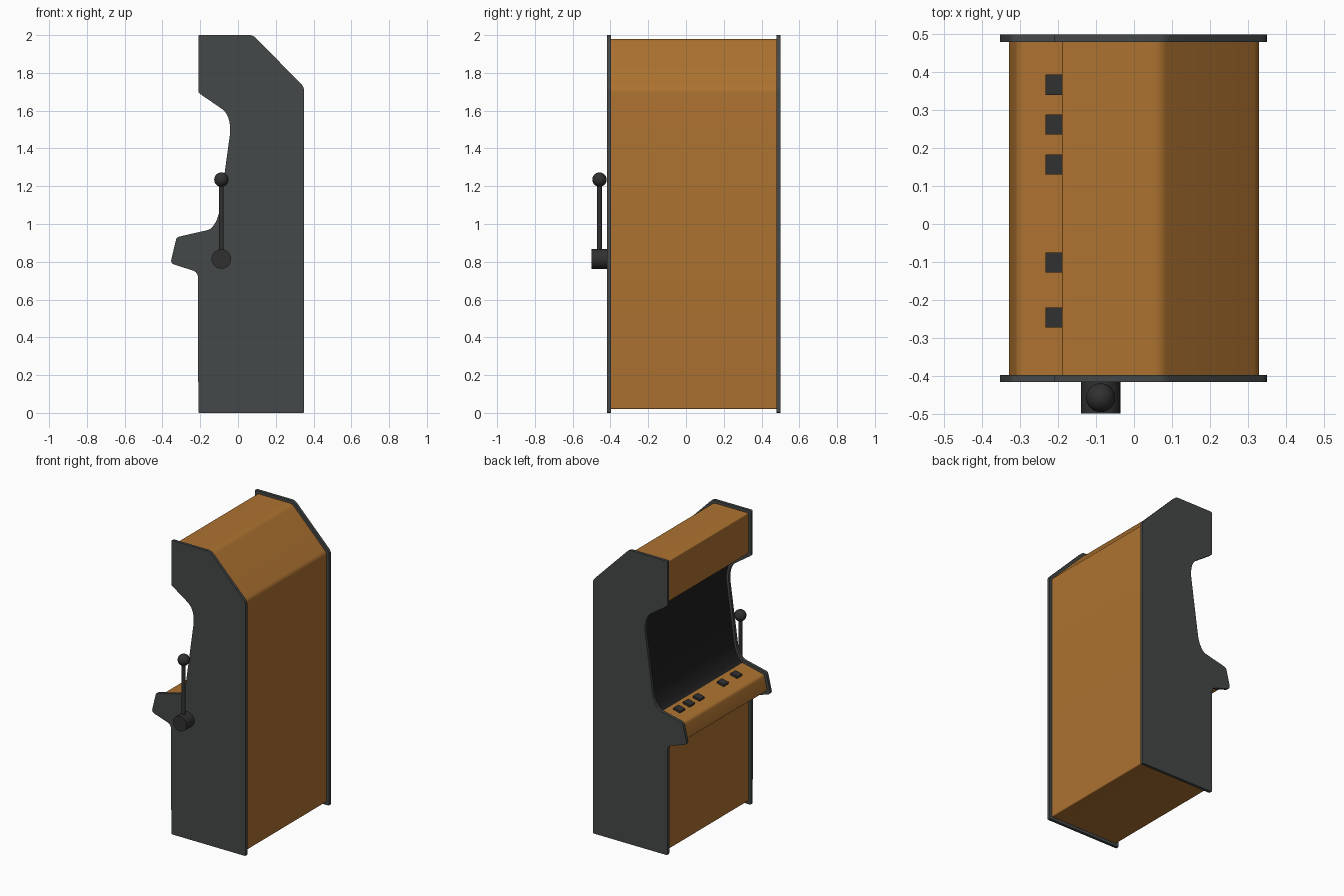
import bpy
import bmesh
import math
from mathutils import Vector

if "Cube" in bpy.data.objects:
    bpy.data.objects.remove(bpy.data.objects["Cube"])


def material(name, rgb):
    m = bpy.data.materials.new(name)
    m.diffuse_color = (*rgb, 1)
    m.use_nodes = True
    m.node_tree.nodes["Principled BSDF"].inputs["Base Color"].default_value = m.diffuse_color
    return m


wood = material("wood", (0.42, 0.17, 0.03))
charcoal = material("charcoal", (0.06, 0.065, 0.065))
glass = material("dark_glass", (0.014, 0.014, 0.014))
black = material("black_plastic", (0.03, 0.03, 0.03))


def finish(obj, name, mat):
    obj.name = obj.data.name = name
    obj.data.materials.append(mat)
    obj.data.shade_smooth()
    obj.data.set_sharp_from_angle(angle=math.radians(30))
    return obj


def rounded(corners, steps=5):
    """Round each (x, z, radius) corner with a small curve."""
    pts, n = [], len(corners)
    for i, (x, z, r) in enumerate(corners):
        c = Vector((x, z))
        a = c + (Vector(corners[i - 1][:2]) - c).normalized() * r
        b = c + (Vector(corners[(i + 1) % n][:2]) - c).normalized() * r
        for k in range(steps + 1):
            t = k / steps
            pts.append(a * (1 - t) ** 2 + c * 2 * t * (1 - t) + b * t * t)
    return pts


def inset(corners, d):
    """Move every side of a counter-clockwise outline inwards by d."""
    out, n = [], len(corners)
    for i, (x, z, r) in enumerate(corners):
        c = Vector((x, z))
        u = (c - Vector(corners[i - 1][:2])).normalized()
        v = (Vector(corners[(i + 1) % n][:2]) - c).normalized()
        n1, n2 = Vector((-u.y, u.x)), Vector((-v.y, v.x))
        p = c + (n1 + n2) * d / (1 + n1.dot(n2))
        out.append((p.x, p.y, r))
    return out


def extrude(name, pts, y0, y1, mat):
    bm = bmesh.new()
    face = bm.faces.new([bm.verts.new((p[0], y0, p[1])) for p in pts])
    ext = bmesh.ops.extrude_face_region(bm, geom=[face], use_keep_orig=True)
    moved = [g for g in ext["geom"] if isinstance(g, bmesh.types.BMVert)]
    bmesh.ops.translate(bm, verts=moved, vec=(0, y1 - y0, 0))
    bmesh.ops.recalc_face_normals(bm, faces=bm.faces)
    mesh = bpy.data.meshes.new(name)
    bm.to_mesh(mesh)
    bm.free()
    obj = bpy.data.objects.new(name, mesh)
    bpy.context.collection.objects.link(obj)
    return finish(obj, name, mat)


# Side outline: x, z, corner rounding
outline = [
    (-0.21, 0, 0.008), (0.35, 0, 0.008), (0.35, 1.725, 0.02), (0.08, 2.0, 0.02),
    (-0.21, 2.0, 0.008), (-0.21, 1.695, 0.01), (-0.06, 1.592, 0.035),
    (-0.037, 1.515, 0.045), (-0.104, 1.03, 0.045), (-0.142, 0.972, 0.025),
    (-0.325, 0.93, 0.015), (-0.358, 0.792, 0.022), (-0.212, 0.745, 0.03),
]

# Side panels
side = rounded(outline)
extrude("right_side_panel", side, -0.417, -0.398, charcoal)
extrude("left_side_panel", side, 0.48, 0.50, charcoal)

# Cabinet body, set in from the panel edges
body = rounded(inset(outline, 0.02))
extrude("cabinet_body", body, -0.398, 0.48, wood)

# Screen, following the recessed curve of the body
front = [p for p in body if 0.94 < p.y < 1.6 and -0.15 < p.x < 0]
screen = [(p.x - 0.003, p.y) for p in front]
screen += [(p.x + 0.03, p.y) for p in reversed(front)]
extrude("screen", screen, -0.398, 0.48, glass)

# Control buttons on the sloping deck
slope = math.atan2(0.042, 0.183)
for i, y in enumerate((0.367, 0.262, 0.157, -0.102, -0.247)):
    bpy.ops.mesh.primitive_cube_add(
        size=1, location=(-0.204, y, 0.938), rotation=(0, -slope, 0),
        scale=(0.053, 0.053, 0.026))
    finish(bpy.context.object, f"control_button_{i + 1}", black)

# Side lever: pivot, rod and knob
bpy.ops.mesh.primitive_cylinder_add(
    vertices=32, radius=0.052, depth=0.09, location=(-0.088, -0.455, 0.815),
    rotation=(math.pi / 2, 0, 0))
finish(bpy.context.object, "lever_pivot", black)
bpy.ops.mesh.primitive_cylinder_add(
    vertices=24, radius=0.0125, depth=0.42, location=(-0.088, -0.458, 1.025))
finish(bpy.context.object, "lever_rod", black)
bpy.ops.mesh.primitive_uv_sphere_add(
    segments=32, ring_count=16, radius=0.038, location=(-0.088, -0.458, 1.235))
finish(bpy.context.object, "lever_knob", black)
